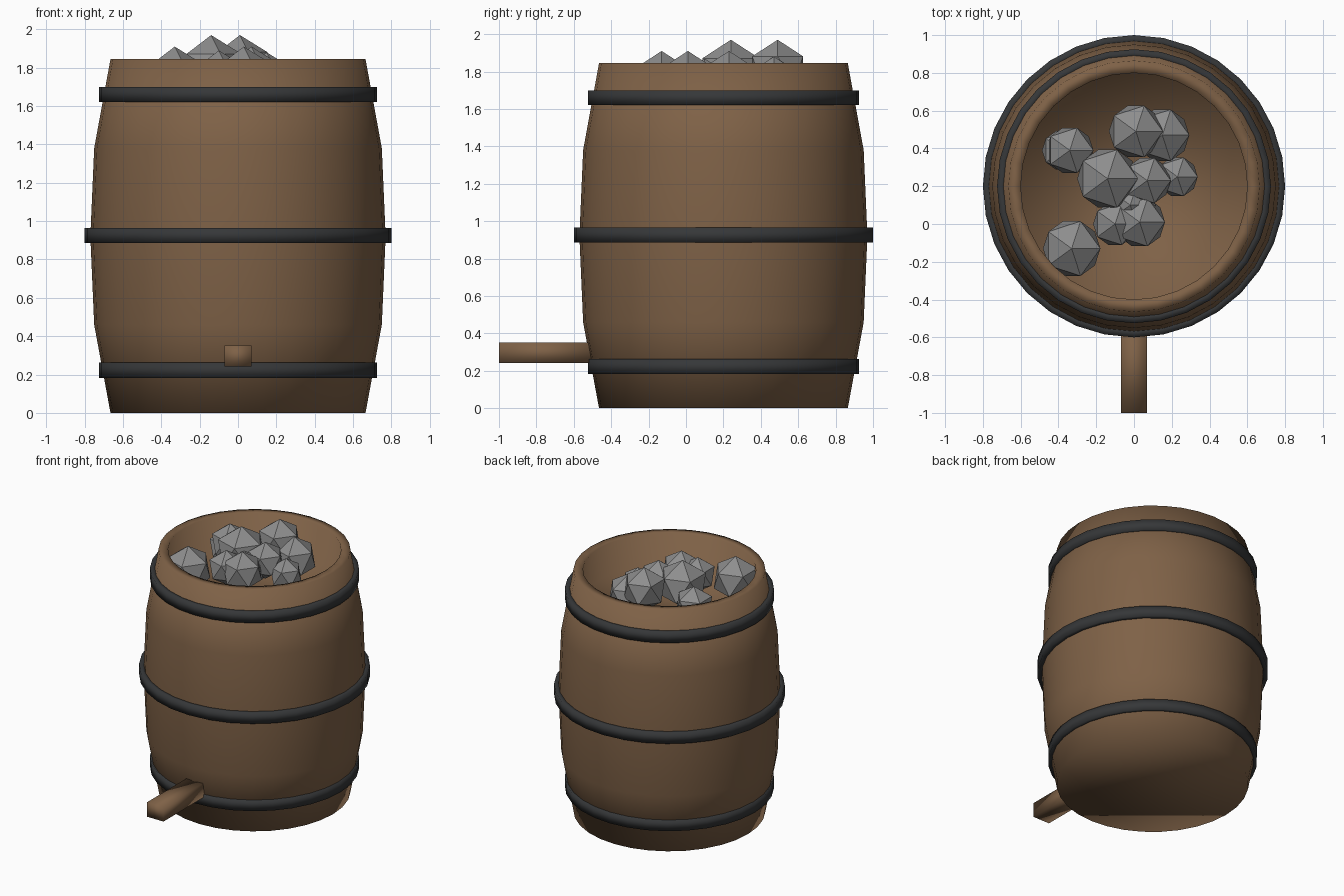
import bpy
import bmesh
import math

cube = bpy.data.objects.get("Cube")
if cube:
    bpy.data.objects.remove(cube, do_unlink=True)

CENTRE_Y = 0.2
SIDES = 32


def material(name, colour):
    mat = bpy.data.materials.new(name)
    mat.use_nodes = True
    mat.diffuse_color = (*colour, 1)
    bsdf = mat.node_tree.nodes["Principled BSDF"]
    bsdf.inputs["Base Color"].default_value = (*colour, 1)
    bsdf.inputs["Roughness"].default_value = 0.8
    return mat


wood = material("brown wood", (0.21, 0.12, 0.062))
iron = material("dark iron", (0.036, 0.038, 0.04))
stone = material("grey stone", (0.27, 0.27, 0.27))


def finish(name, bm, mat, location, smooth):
    bmesh.ops.recalc_face_normals(bm, faces=bm.faces)
    for face in bm.faces:
        face.smooth = smooth
    mesh = bpy.data.meshes.new(name)
    bm.to_mesh(mesh)
    bm.free()
    mesh.materials.append(mat)
    obj = bpy.data.objects.new(name, mesh)
    obj.location = location
    bpy.context.collection.objects.link(obj)
    return obj


def lathe(name, profile, mat, closed):
    """Turn a (radius, height) profile; open profiles get flat end caps."""
    bm = bmesh.new()
    rings = []
    for radius, z in profile:
        angles = [math.tau * i / SIDES for i in range(SIDES)]
        rings.append([bm.verts.new((radius * math.cos(a), radius * math.sin(a), z))
                      for a in angles])
    pairs = list(zip(rings, rings[1:]))
    if closed:
        pairs.append((rings[-1], rings[0]))
    else:
        bm.faces.new(rings[0])
        bm.faces.new(rings[-1])
    for low, high in pairs:
        for i in range(SIDES):
            j = (i + 1) % SIDES
            bm.faces.new((low[i], low[j], high[j], high[i]))
    return finish(name, bm, mat, (0, CENTRE_Y, 0), True)


# Barrel body with a recessed top
lathe("barrel_body", [(0.665, 0), (0.75, 0.46), (0.77, 0.92), (0.75, 1.38),
                      (0.665, 1.845), (0.60, 1.845), (0.60, 1.6)], wood, False)

# Iron hoops
for name, z, radius in (("lower_hoop", 0.222, 0.725),
                        ("middle_hoop", 0.925, 0.80),
                        ("upper_hoop", 1.66, 0.725)):
    inner, half = radius - 0.045, 0.04
    lathe(name, [(inner, z - half), (radius, z - half),
                 (radius, z + half), (inner, z + half)], iron, True)

# Wooden spout
bm = bmesh.new()
bmesh.ops.create_cube(bm, size=1)
bmesh.ops.scale(bm, vec=(0.14, 0.5, 0.11), verts=bm.verts)
finish("spout", bm, wood, (0, -0.75, 0.297), True)

# Stones: x, y, peak height, radius
stones = [
    (-0.33, -0.13, 1.91, 0.17), (-0.14, 0.24, 1.97, 0.18),
    (0.01, 0.49, 1.97, 0.16), (0.15, 0.47, 1.88, 0.16),
    (-0.34, 0.39, 1.88, 0.14), (-0.38, 0.39, 1.82, 0.12),
    (0.23, 0.25, 1.82, 0.12), (0.07, 0.23, 1.91, 0.14),
    (0.03, 0.01, 1.91, 0.15), (-0.10, 0.0, 1.89, 0.13),
    (-0.02, 0.10, 1.87, 0.15),
]
for i, (x, y, peak, radius) in enumerate(stones, 1):
    bm = bmesh.new()
    bmesh.ops.create_icosphere(bm, subdivisions=1, radius=radius)
    finish(f"stone_{i}", bm, stone, (x, y, peak - radius), False)
